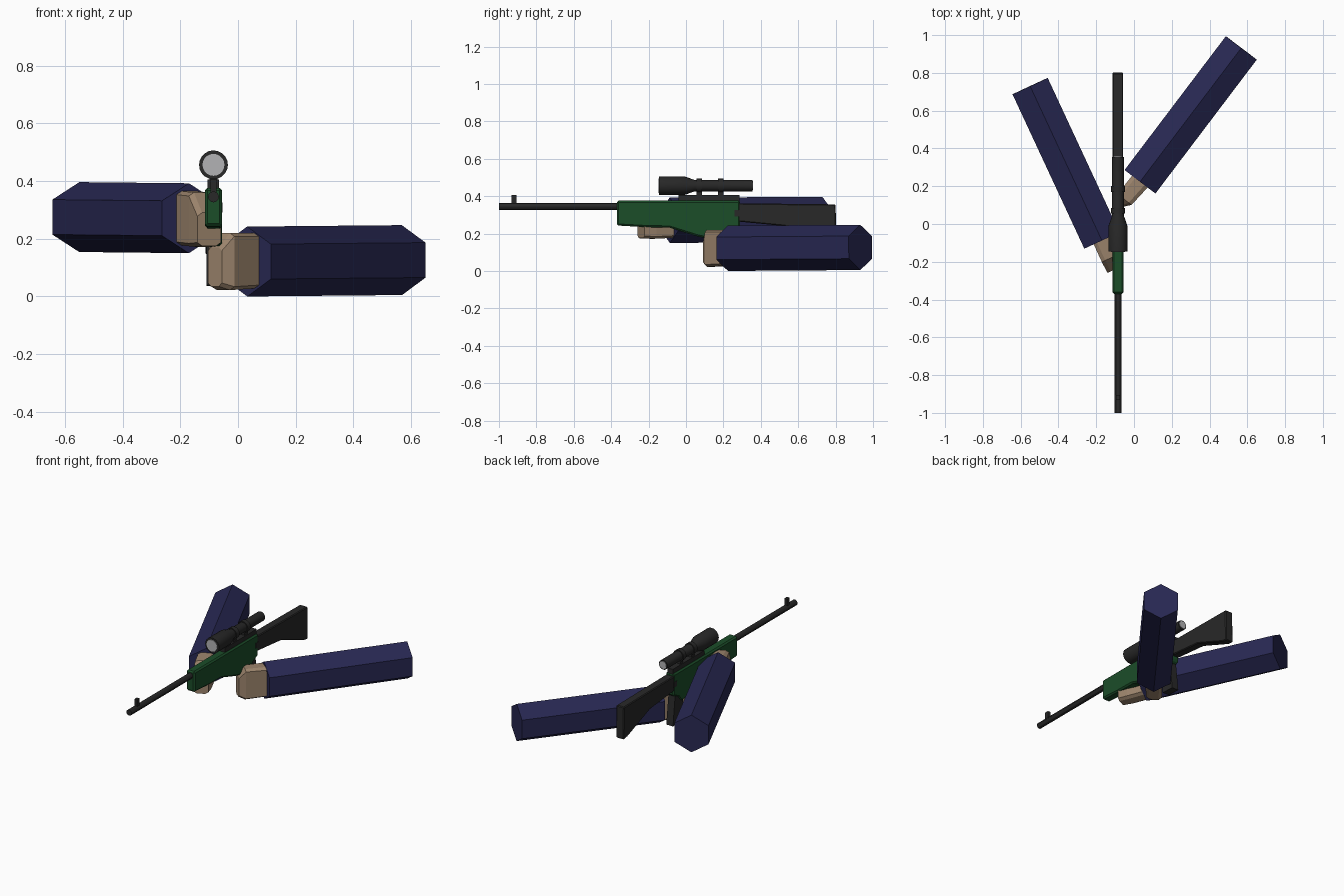
import bpy, bmesh, math
from mathutils import Vector

if "Cube" in bpy.data.objects:
    bpy.data.objects.remove(bpy.data.objects["Cube"])

RX = -0.085  # rifle centre line


def material(name, rgb):
    m = bpy.data.materials.new(name)
    m.diffuse_color = (*rgb, 1)
    m.use_nodes = True
    m.node_tree.nodes["Principled BSDF"].inputs["Base Color"].default_value = m.diffuse_color
    return m


NAVY = material("navy_cloth", (0.021, 0.021, 0.085))
SKIN = material("skin", (0.33, 0.23, 0.15))
GREEN = material("green_paint", (0.011, 0.075, 0.022))
DARK = material("dark_metal", (0.021, 0.021, 0.021))
GLASS = material("lens_glass", (0.45, 0.45, 0.46))


def loft(name, rings, mat):
    """Skin a list of equal-length point rings and cap both ends."""
    bm = bmesh.new()
    vs = [[bm.verts.new(p) for p in r] for r in rings]
    n = len(vs[0])
    for a, b in zip(vs, vs[1:]):
        for i in range(n):
            bm.faces.new((a[i], a[(i + 1) % n], b[(i + 1) % n], b[i]))
    bm.faces.new(vs[0])
    bm.faces.new(vs[-1])
    bmesh.ops.recalc_face_normals(bm, faces=bm.faces)
    me = bpy.data.meshes.new(name)
    bm.to_mesh(me)
    bm.free()
    me.materials.append(mat)
    ob = bpy.data.objects.new(name, me)
    bpy.context.collection.objects.link(ob)
    return ob


def side_profile(name, pts, half, mat, bevel=0):
    """Extrude a (y, z) outline across the rifle."""
    ob = loft(name, [[(RX + s * half, y, z) for y, z in pts] for s in (-1, 1)], mat)
    if bevel:
        b = ob.modifiers.new("bevel", 'BEVEL')
        b.width, b.segments = bevel, 1
    return ob


def turned(name, z, stations, mat, sides=20):
    """Round part along y from (y, radius) stations."""
    rings = [[(RX + r * math.cos(2 * math.pi * i / sides), y,
               z + r * math.sin(2 * math.pi * i / sides)) for i in range(sides)]
             for y, r in stations]
    ob = loft(name, rings, mat)
    bpy.context.view_layer.objects.active = ob
    ob.select_set(True)
    bpy.ops.object.shade_smooth_by_angle(angle=math.radians(30))
    ob.select_set(False)
    return ob


def box(name, y0, y1, z0, z1, half, mat):
    return side_profile(name, [(y0, z0), (y1, z0), (y1, z1), (y0, z1)], half, mat)


def sleeve(name, near, far, r=0.121):
    """Hexagonal forearm with a ridge on top."""
    a, b = Vector(near), Vector(far)
    d = (b - a).normalized()
    side = d.cross(Vector((0, 0, 1))).normalized()
    up = side.cross(d)
    ang = [math.pi / 2 + i * math.pi / 3 for i in range(6)]
    loft(name, [[c + side * r * 0.98 * math.cos(t) + up * r * math.sin(t) for t in ang]
                for c in (a, b)], NAVY)


def hand(name, stations, direction):
    """Chamfered block: stations of (x, y, half width, z low, z high)."""
    side = Vector((-direction[1], direction[0], 0)).normalized()
    rings = []
    for x, y, h, lo, hi in stations:
        c = Vector((x, y, 0))
        k = 0.012
        sec = [(-h, lo + k), (-h * .6, lo), (h * .6, lo), (h, lo + k),
               (h, hi - k), (h * .6, hi), (-h * .6, hi), (-h, hi - k)]
        rings.append([c + side * u + Vector((0, 0, z)) for u, z in sec])
    loft(name, rings, SKIN)


# Arms and hands
sleeve("left_sleeve", (-0.17, -0.087, 0.271), (-0.55, 0.73, 0.275))
sleeve("right_sleeve", (0.032, 0.224, 0.121), (0.568, 0.932, 0.126))
hand("left_hand", [(-0.18, -0.06, 0.05, 0.178, 0.366), (-0.125, -0.18, 0.05, 0.172, 0.36),
                   (-0.10, -0.24, 0.045, 0.175, 0.29)], (0.42, -0.907))
hand("right_hand", [(0.04, 0.235, 0.052, 0.028, 0.22), (-0.05, 0.13, 0.047, 0.022, 0.22),
                    (-0.08, 0.11, 0.03, 0.035, 0.17)], (-0.61, -0.79))

# Rifle body, stock and grip
side_profile("receiver", [(-0.37, 0.376), (-0.37, 0.243), (-0.21, 0.234), (-0.09, 0.232),
                          (0.06, 0.185), (0.12, 0.172), (0.21, 0.172), (0.24, 0.21),
                          (0.29, 0.235), (0.29, 0.376)], 0.03, GREEN, 0.009)
side_profile("stock", [(0.27, 0.362), (0.80, 0.356), (0.803, 0.145), (0.765, 0.15),
                       (0.53, 0.24), (0.27, 0.265)], 0.028, DARK, 0.005)
side_profile("grip", [(0.18, 0.23), (0.20, 0.04), (0.29, 0.036), (0.265, 0.25)], 0.024, DARK)
box("bolt_cover", 0.26, 0.292, 0.29, 0.325, 0.032, DARK)

# Barrel and front sight
turned("barrel", 0.345, [(-1.0, 0.019), (-0.3, 0.019)], DARK, 12)
box("front_sight", -0.932, -0.905, 0.355, 0.405, 0.01, DARK)

# Scope with rail, mounts and lenses
box("scope_rail", -0.04, 0.285, 0.37, 0.405, 0.02, DARK)
turned("scope", 0.456, [(-0.145, 0.05), (-0.01, 0.05), (0.045, 0.031), (0.356, 0.031)], DARK)
turned("front_lens", 0.456, [(-0.148, 0.038), (-0.14, 0.038)], GLASS)
turned("rear_lens", 0.456, [(0.35, 0.024), (0.359, 0.024)], GLASS)
for label, y in (("front", 0.07), ("rear", 0.185)):
    box(label + "_mount_post", y - 0.015, y + 0.015, 0.39, 0.45, 0.014, DARK)
    turned(label + "_mount_ring", 0.456, [(y - 0.015, 0.037), (y + 0.015, 0.037)], DARK)
